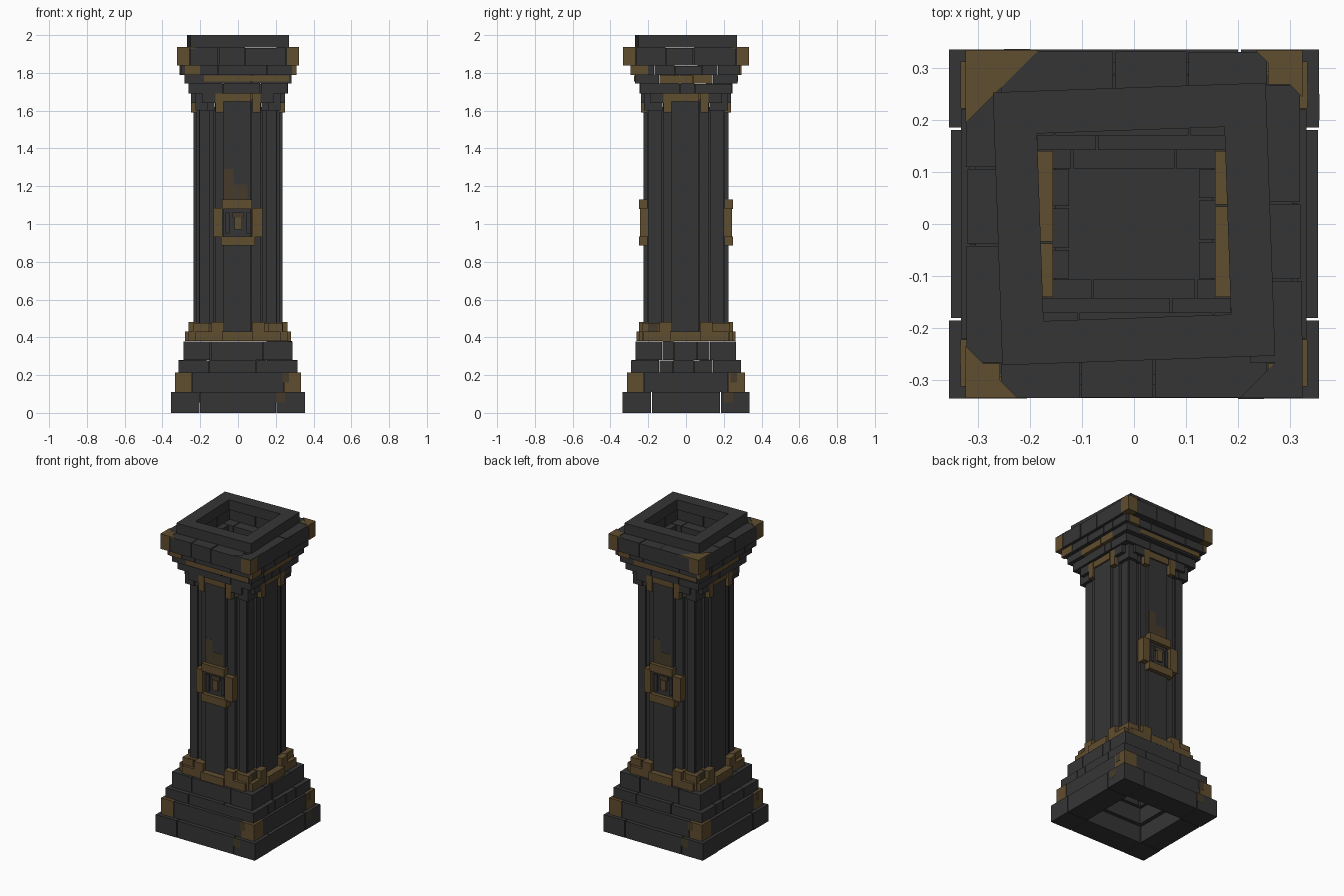
import bpy, bmesh, math, random
from mathutils import Vector

if "Cube" in bpy.data.objects:
    bpy.data.objects.remove(bpy.data.objects["Cube"])

random.seed(4)


def material(name, rgb):
    m = bpy.data.materials.new(name)
    m.diffuse_color = (*rgb, 1)
    m.use_nodes = True
    m.node_tree.nodes["Principled BSDF"].inputs["Base Color"].default_value = m.diffuse_color
    return m


STONE = material("dark_stone", (0.036, 0.036, 0.036))
BRONZE = material("bronze", (0.118, 0.075, 0.029))
STAIN = material("dark_bronze_stain", (0.062, 0.044, 0.024))


def prism(name, pts, z0, z1, mat):
    """Extrude a flat outline between two heights."""
    bm = bmesh.new()
    face = bm.faces.new([bm.verts.new((x, y, z0)) for x, y in pts])
    ext = bmesh.ops.extrude_face_region(bm, geom=[face])
    top = [v for v in ext["geom"] if isinstance(v, bmesh.types.BMVert)]
    bmesh.ops.translate(bm, verts=top, vec=(0, 0, z1 - z0))
    bmesh.ops.recalc_face_normals(bm, faces=bm.faces)
    me = bpy.data.meshes.new(name)
    bm.to_mesh(me)
    bm.free()
    me.materials.append(mat)
    ob = bpy.data.objects.new(name, me)
    bpy.context.collection.objects.link(ob)
    return ob


def block(name, side, u0, u1, o0, o1, z0, z1, mat=STONE):
    """Box on one side: u runs along the side, o is distance outward."""
    turn = [lambda u, o: (u, -o), lambda u, o: (o, u),
            lambda u, o: (-u, o), lambda u, o: (-o, -u)][side]
    pts = [turn(u, o) for u, o in ((u0, o0), (u1, o0), (u1, o1), (u0, o1))]
    return prism(name, pts, z0, z1, mat)


def tier(name, rx, ry, z0, z1, depth, cuts=(), corner=0.0, corner_mat=BRONZE,
         gap=0.002, jitter=0.004, mats=(STONE,) * 4):
    """Square ring of loose blocks, with optional corner blocks."""
    if corner:
        for sx in (-1, 1):
            for sy in (-1, 1):
                xs = sorted((sx * rx, sx * (rx - corner)))
                ys = sorted((sy * ry, sy * (ry - corner)))
                prism(name + "_corner",
                      [(xs[0], ys[0]), (xs[1], ys[0]), (xs[1], ys[1]), (xs[0], ys[1])],
                      z0, z1, corner_mat)
    for side in range(4):
        out, along = (ry, rx) if side % 2 == 0 else (rx, ry)
        end = along - corner if corner else along - (depth if side % 2 else 0)
        edges = [-end] + [c * end for c in cuts] + [end]
        for a, b in zip(edges, edges[1:]):
            o = out - random.uniform(0, jitter)
            block(name + "_block", side, a + gap, b - gap, out - depth, o,
                  z0, z1 - random.uniform(0, jitter), mats[side])


# Stepped base
tier("plinth", 0.355, 0.335, 0.0, 0.11, 0.15, corner=0.15, corner_mat=STONE, gap=0.005)
tier("lower_base", 0.333, 0.312, 0.11, 0.215, 0.15, corner=0.09)
tier("middle_base", 0.318, 0.292, 0.215, 0.28, 0.15, cuts=(-0.48, 0.3))
tier("upper_base", 0.29, 0.267, 0.28, 0.38, 0.14, cuts=(-0.5, 0.46))

# Stained patches on the plinth and lower base
for side in (0, 1, 2):
    out = 0.355 if side % 2 else 0.335
    block("plinth_stain", side, 0.2, 0.25, out - 0.004, out + 0.001, 0.055, 0.11, STAIN)
for side in range(4):
    out = 0.333 if side % 2 else 0.312
    block("base_stain", side, 0.235, 0.27, out - 0.004, out + 0.001, 0.16, 0.214, STAIN)

# Shaft core
prism("shaft_core", [(-0.19, -0.18), (0.19, -0.18), (0.19, 0.18), (-0.19, 0.18)],
      0.44, 1.62, STONE)

for side in range(4):
    s = 0.0 if side % 2 else -0.012       # difference between the two depths
    # Shaft planks: centre panel, flanking strips and corner posts
    block("centre_panel", side, -0.08, 0.065, 0.15, 0.236 + s, 0.43, 1.65)
    for sign in (-1, 1):
        def pair(name, u0, u1, o0, o1, z0, z1, mat=STONE):
            a, b = sorted((sign * u0, sign * u1))
            block(name, side, a, b, o0, o1, z0, z1, mat)

        pair("flank_strip", 0.07, 0.122, 0.15, 0.219 + s, 0.44, 1.66)
        pair("corner_post", 0.128, 0.202 - s * 0.3, 0.15, 0.204 + s, 0.44, 1.66)
        # Bronze footing
        pair("footing_corner", 0.135, 0.232 + s, 0.16, 0.236 + s, 0.38, 0.475, BRONZE)
        pair("footing_tab", 0.075, 0.14, 0.16, 0.262 + s, 0.38, 0.48, BRONZE)
        pair("footing_step", 0.14, 0.225, 0.16, 0.262 + s, 0.38, 0.43, BRONZE)
        # Collar under the capital
        pair("collar_corner", 0.125, 0.222 + s, 0.16, 0.226 + s, 1.6, 1.69)
        pair("collar_tab", 0.078, 0.118, 0.16, 0.25 + s, 1.59, 1.69, BRONZE)
        pair("collar_step", 0.118, 0.19, 0.16, 0.25 + s, 1.64, 1.69)
    block("footing_centre", side, -0.085, 0.08, 0.16, 0.28 + s * 1.4, 0.38, 0.43, BRONZE)
    block("footing_stain", side, -0.2, -0.145, 0.22, 0.237 + s, 0.43, 0.476, STAIN)
    block("collar_centre", side, -0.08, 0.07, 0.16, 0.245 + s, 1.648, 1.69, BRONZE)

# Square emblems on front and back
for side in (0, 2):
    block("emblem_top_bar", side, -0.085, 0.075, 0.2, 0.25, 1.08, 1.13, BRONZE)
    block("emblem_bottom_bar", side, -0.09, 0.09, 0.2, 0.25, 0.885, 0.935, BRONZE)
    block("emblem_left_post", side, -0.13, -0.083, 0.19, 0.243, 0.93, 1.085, BRONZE)
    block("emblem_right_post", side, 0.075, 0.13, 0.19, 0.243, 0.93, 1.085, BRONZE)
    for a, b in ((-0.065, -0.045), (0.045, 0.065)):
        block("emblem_inner_post", side, a, b, 0.2, 0.234, 0.95, 1.06, STONE)
    block("emblem_core", side, -0.018, 0.02, 0.2, 0.236, 0.97, 1.035, BRONZE)
    block("emblem_core_top", side, -0.03, 0.03, 0.2, 0.232, 1.035, 1.06, STAIN)
    block("panel_stain", side, -0.075, 0.05, 0.22, 0.2255, 1.13, 1.21, STAIN)
    block("panel_stain_upper", side, -0.075, -0.025, 0.22, 0.2255, 1.21, 1.29, STAIN)

# Stepped capital
tier("lower_capital", 0.265, 0.247, 1.69, 1.745, 0.14, cuts=(-0.3, 0.45))
tier("middle_capital", 0.285, 0.272, 1.745, 1.79, 0.13, cuts=(0.25,),
     mats=(STONE, BRONZE, STONE, BRONZE))
block("capital_front_trim", 0, -0.18, 0.27, 0.26, 0.276, 1.755, 1.785, BRONZE)
block("capital_back_trim", 2, -0.18, 0.27, 0.26, 0.276, 1.755, 1.785, BRONZE)
tier("upper_capital", 0.305, 0.29, 1.79, 1.84, 0.12, cuts=(-0.35, 0.5))
for side in range(4):
    out = 0.305 if side % 2 else 0.29
    block("capital_end_trim", side, -out + 0.01, -0.2, out - 0.02, out + 0.004,
          1.79, 1.838, BRONZE)

# Cornice with bronze corners and triangular corner plates
tier("cornice", 0.323, 0.334, 1.84, 1.935, 0.1, cuts=(-0.4, 0.15), corner=0.066)
for name, sx, sy, leg, mat in (("corner_plate_a", -1, 1, 0.14, BRONZE),
                               ("corner_plate_b", 1, 1, 0.09, BRONZE),
                               ("corner_plate_c", -1, -1, 0.1, BRONZE),
                               ("corner_plate_d", 1, -1, 0.12, STONE)):
    x, y = sx * 0.323, sy * 0.334
    prism(name, [(x, y), (x - sx * leg, y), (x, y - sy * leg)], 1.93, 1.937, mat)

# Slightly turned top ring with a stepped opening
tier_start = set(bpy.data.objects)
tier("top_ring", 0.262, 0.262, 1.935, 2.0, 0.082, jitter=0.0, gap=0.0)
for ob in set(bpy.data.objects) - tier_start:
    ob.rotation_euler.z = math.radians(2)
